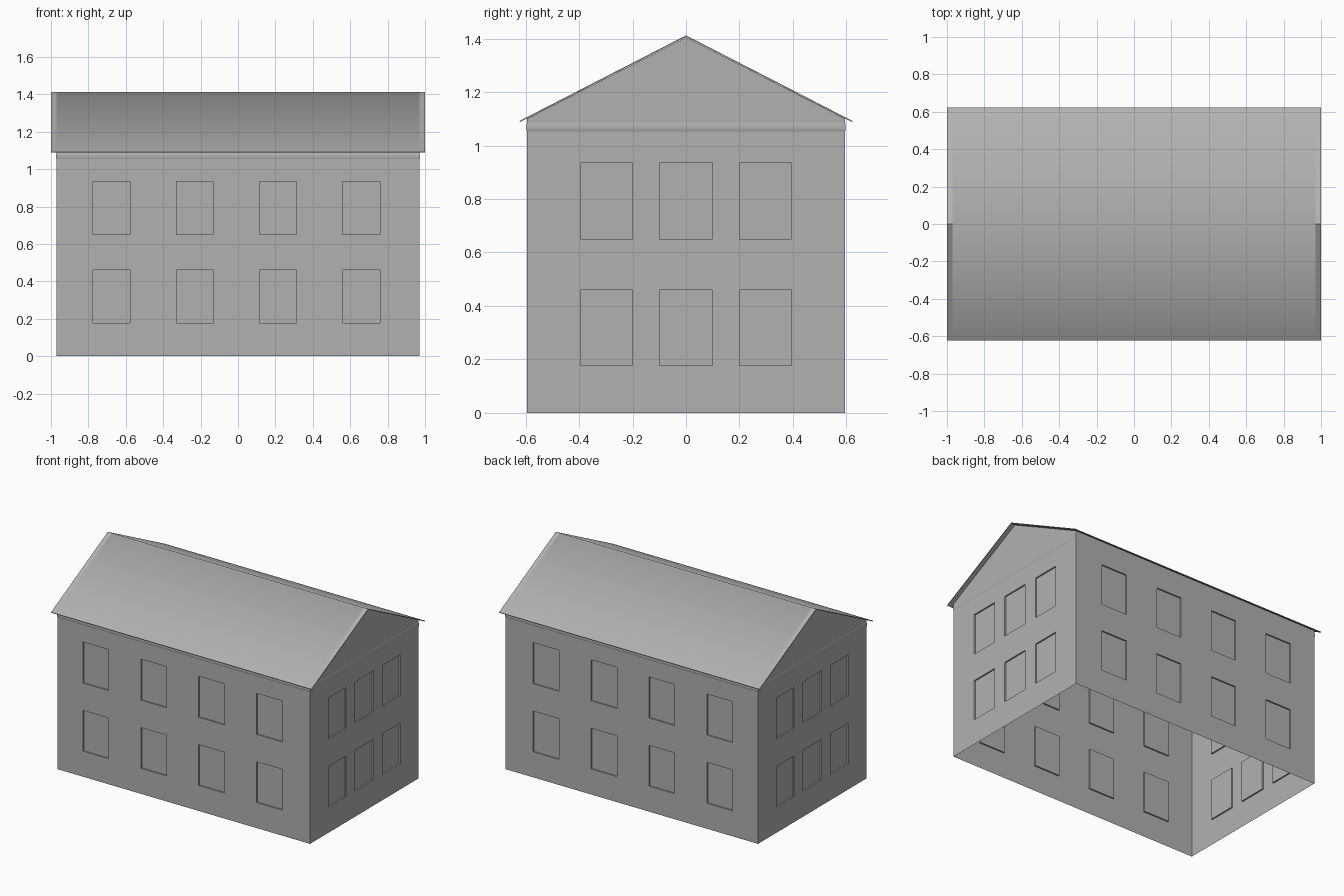
import bpy, bmesh, math
from mathutils import Vector

if "Cube" in bpy.data.objects:
    bpy.data.objects.remove(bpy.data.objects["Cube"])

HX, HY = 0.97, 0.595            # half size of the walls
EAVE, PEAK = 1.10, 1.405        # wall top and gable tip
RECESS = 0.01
ROWS = [(0.177, 0.46), (0.65, 0.935)]
LONG = [(-0.775, -0.577), (-0.328, -0.132), (0.115, 0.312), (0.56, 0.758)]
SHORT = [(-0.395, -0.2), (-0.1, 0.1), (0.2, 0.395)]

grey = bpy.data.materials.new("mid_grey")
grey.diffuse_color = (0.44, 0.44, 0.44, 1)
grey.use_nodes = True
grey.node_tree.nodes["Principled BSDF"].inputs["Base Color"].default_value = grey.diffuse_color


def finish(bm, name):
    bmesh.ops.remove_doubles(bm, verts=bm.verts, dist=0.0001)
    mesh = bpy.data.meshes.new(name)
    bm.to_mesh(mesh)
    bm.free()
    mesh.materials.append(grey)
    obj = bpy.data.objects.new(name, mesh)
    bpy.context.collection.objects.link(obj)
    return obj


def face(bm, pts):
    bm.faces.new([bm.verts.new(p) for p in pts])


def add_side(walls, windows, right, out, dist, half, spans, gable):
    """One wall, divided into cells; window cells become recessed panels."""
    right, out = Vector(right), Vector(out)

    def at(u, v, d=0.0):
        return right * u + out * (dist - d) + Vector((0, 0, v))

    us = sorted([-half, half] + [u for s in spans for u in s])
    vs = sorted([0, EAVE] + [v for r in ROWS for v in r])
    for i in range(len(us) - 1):
        for j in range(len(vs) - 1):
            cell = [(us[i], vs[j]), (us[i + 1], vs[j]),
                    (us[i + 1], vs[j + 1]), (us[i], vs[j + 1])]
            if i % 2 == 0 or j % 2 == 0:
                face(walls, [at(*c) for c in cell])
                continue
            # pane and four reveals
            face(windows, [at(*c, RECESS) for c in cell])
            for k in range(4):
                a, b = cell[k], cell[(k + 1) % 4]
                face(windows, [at(*a), at(*b), at(*b, RECESS), at(*a, RECESS)])
    if gable:
        face(walls, [at(u, EAVE) for u in us] + [at(0, PEAK)])


# walls and windows
walls, windows = bmesh.new(), bmesh.new()
mirrored = [(-b, -a) for a, b in LONG]
add_side(walls, windows, (1, 0, 0), (0, -1, 0), HY, HX, LONG, False)
add_side(walls, windows, (-1, 0, 0), (0, 1, 0), HY, HX, mirrored, False)
add_side(walls, windows, (0, 1, 0), (1, 0, 0), HX, HY, SHORT, True)
add_side(walls, windows, (0, -1, 0), (-1, 0, 0), HX, HY, SHORT, True)
finish(walls, "walls")
finish(windows, "windows")

# very shallow moulding running round the wall top
bm = bmesh.new()
profile = [(0, 1.053), (0.0025, 1.06), (0.0025, 1.078), (0, 1.085)]
corners = [(-1, -1), (1, -1), (1, 1), (-1, 1)]
for (o0, z0), (o1, z1) in zip(profile, profile[1:]):
    for k in range(4):
        a, b = corners[k], corners[(k + 1) % 4]
        face(bm, [(s[0] * (HX + o), s[1] * (HY + o), z)
                  for s, o, z in ((a, o0, z0), (b, o0, z0), (b, o1, z1), (a, o1, z1))])
cornice = finish(bm, "cornice")
cornice.select_set(True)
bpy.context.view_layer.objects.active = cornice
bpy.ops.object.shade_smooth_by_angle(angle=math.radians(40))


def roof_sheet(name, x0, x1, smooth):
    """Thin folded sheet between two x positions."""
    bm = bmesh.new()
    ridge = [(-0.623, 1.092), (0, 1.412), (0.623, 1.092)]
    for (y0, z0), (y1, z1) in zip(ridge, ridge[1:]):
        face(bm, [(x0, y0, z0), (x1, y0, z0), (x1, y1, z1), (x0, y1, z1)])
    obj = finish(bm, name)
    sheet = obj.modifiers.new("thickness", 'SOLIDIFY')
    sheet.thickness = 0.005
    sheet.offset = -1
    bpy.ops.object.select_all(action='DESELECT')
    bpy.context.view_layer.objects.active = obj
    obj.select_set(True)
    bpy.ops.object.modifier_apply(modifier=sheet.name)
    if smooth:
        bpy.ops.object.shade_smooth_by_angle(angle=math.radians(60))


# roof softly shaded over the ridge, with flat overhanging ends
roof_sheet("roof", -HX, HX, True)
roof_sheet("roof_overhang_left", -1, -HX, False)
roof_sheet("roof_overhang_right", HX, 1, False)
